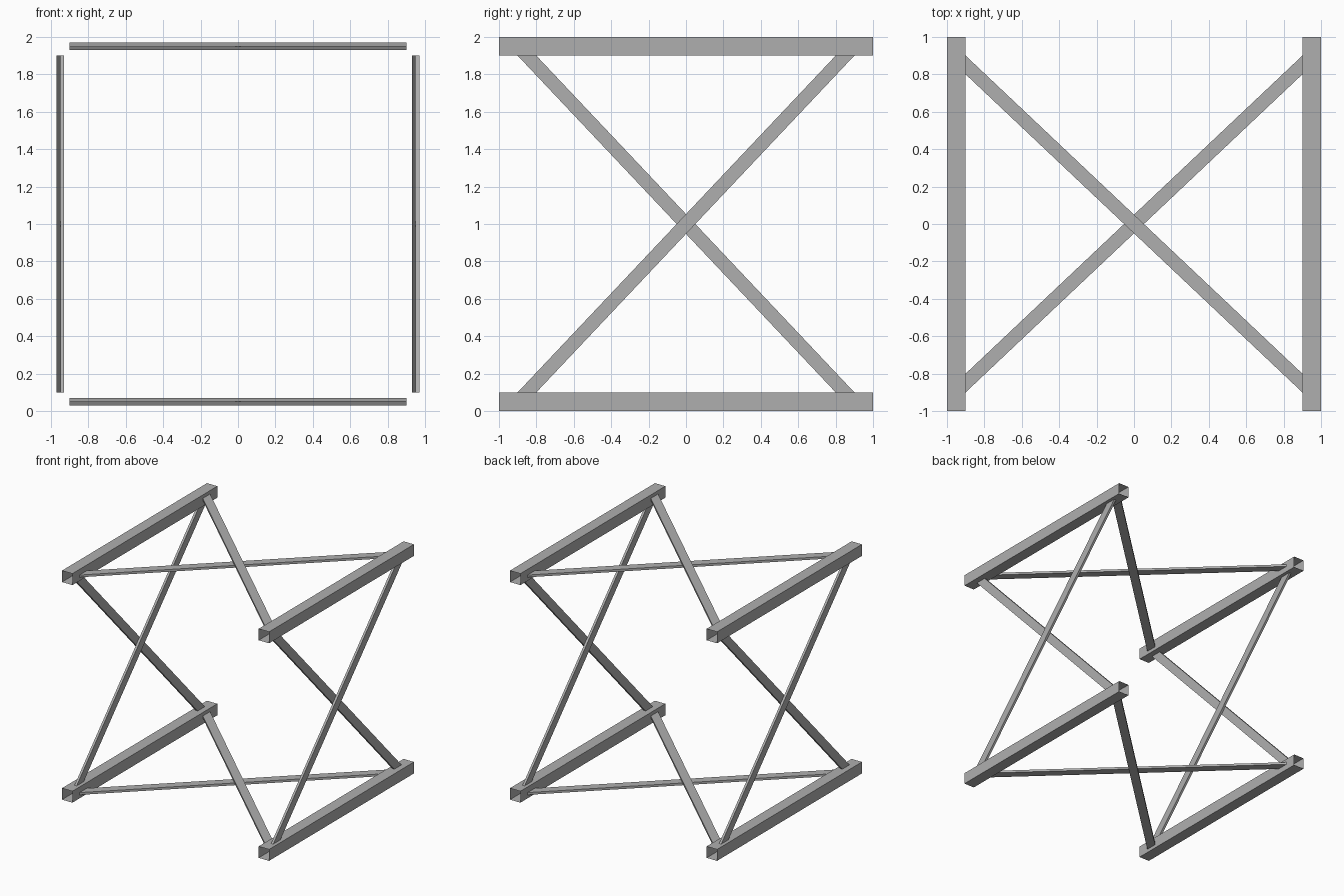
import bpy
import bmesh

if "Cube" in bpy.data.objects:
    bpy.data.objects.remove(bpy.data.objects["Cube"])

CHORD = 0.1      # chord width
REACH = 0.9      # braces run between the chord inner faces
FOOT = 0.1       # brace width along the chord
THICK = 0.02     # brace thickness

# Mid-grey steel
steel = bpy.data.materials.new("steel_grey")
steel.diffuse_color = (0.43, 0.43, 0.43, 1)
steel.use_nodes = True
steel.node_tree.nodes["Principled BSDF"].inputs["Base Color"].default_value = steel.diffuse_color


def tube(name, start, end, caps=False):
    """Skin two four-point sections into a flat-sided bar."""
    faces = [(i, (i + 1) % 4, (i + 1) % 4 + 4, i + 4) for i in range(4)]
    if caps:
        faces += [(3, 2, 1, 0), (4, 5, 6, 7)]
    mesh = bpy.data.meshes.new(name)
    mesh.from_pydata(start + end, [], faces)
    mesh.materials.append(steel)
    bm = bmesh.new()
    bm.from_mesh(mesh)
    bmesh.ops.recalc_face_normals(bm, faces=bm.faces)
    bm.to_mesh(mesh)
    bm.free()
    bpy.context.collection.objects.link(bpy.data.objects.new(name, mesh))


def chord(name, x, z):
    h = CHORD / 2
    ring = [(-h, -h), (-h, h), (h, h), (h, -h)]
    tube(name, [(x + a, -1, z + b) for a, b in ring],
         [(x + a, 1, z + b) for a, b in ring])


def brace(name, slope, depth, place):
    """Diagonal strip: u crosses the panel, y runs along it, d is depth."""
    def section(u, y):
        y0, y1 = y - FOOT / 2, y + FOOT / 2
        d0, d1 = depth - THICK / 2, depth + THICK / 2
        return [place(u, a, d) for a, d in
                ((y0, d0), (y1, d0), (y1, d1), (y0, d1))]
    y = slope * (REACH - FOOT / 2)
    tube(name, section(-REACH, -y), section(REACH, y), caps=True)


# Four open-ended square chords along the length
for sx, side in ((-1, "left"), (1, "right")):
    for z, level in ((0.05, "bottom"), (1.95, "top")):
        chord(f"{side}_{level}_chord", sx * 0.95, z)

# Crossed flat braces, one lying just beside the other in each panel
for slope, label in ((1, "rising"), (-1, "falling")):
    off = slope * THICK / 2
    for z, level in ((0.05, "bottom"), (1.95, "top")):
        brace(f"{level}_{label}_brace", slope, z - off,
              lambda u, y, d: (u, y, d))
    for x, side in ((-0.95, "left"), (0.95, "right")):
        brace(f"{side}_{label}_brace", slope, x + off,
              lambda u, y, d: (d, y, u + 1))
